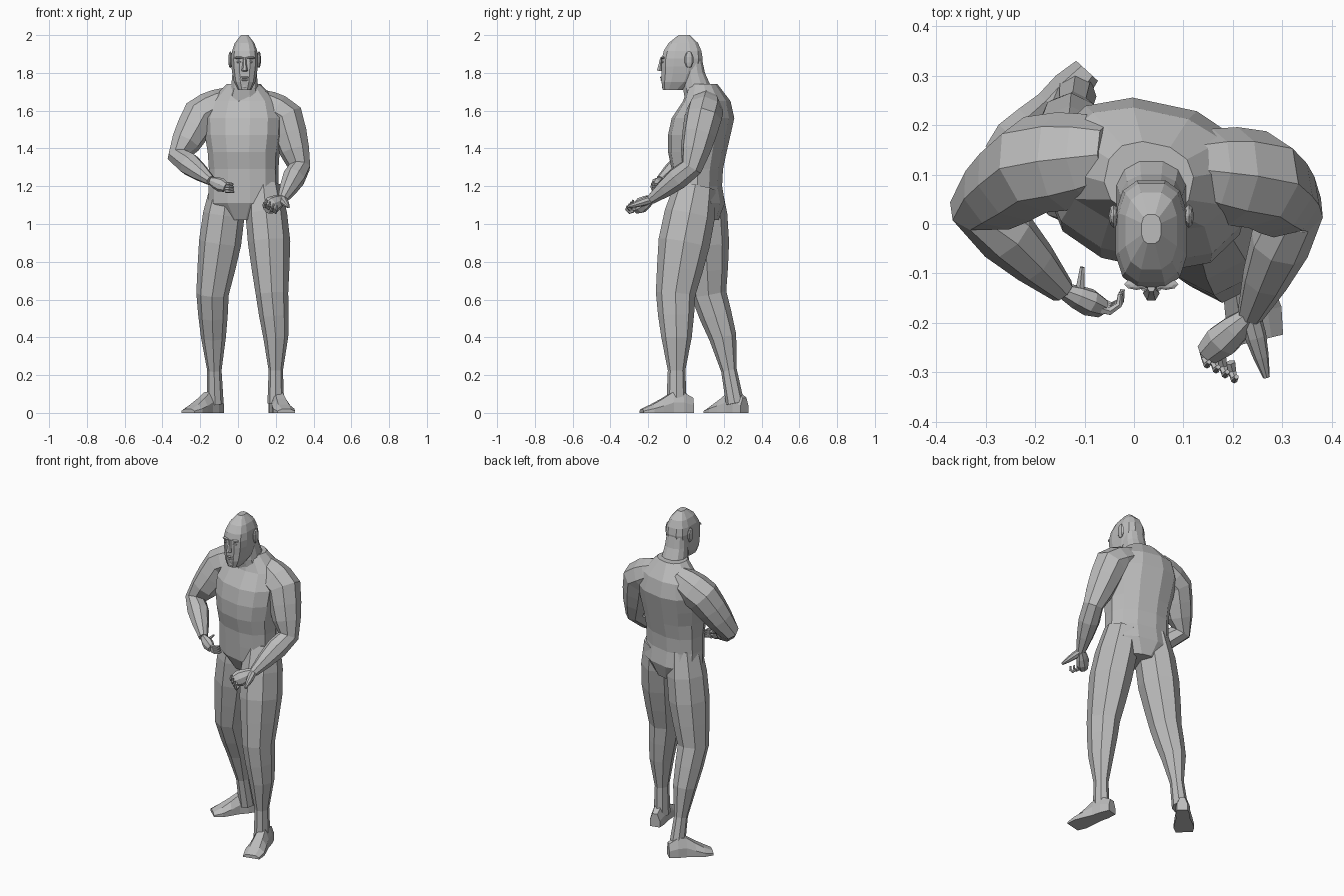
import bpy, bmesh
from math import cos, sin, pi, radians, copysign
from mathutils import Vector, Matrix

cube = bpy.data.objects.get("Cube")
if cube:
    bpy.data.objects.remove(cube, do_unlink=True)

SHADE = 0.5
grey = bpy.data.materials.new("plain_grey")
grey.use_nodes = True
grey.diffuse_color = (SHADE, SHADE, SHADE, 1)
grey.node_tree.nodes["Principled BSDF"].inputs["Base Color"].default_value = grey.diffuse_color


def make_object(name, bm):
    """Turn a bmesh into a flat-shaded grey object."""
    bmesh.ops.recalc_face_normals(bm, faces=bm.faces)
    mesh = bpy.data.meshes.new(name)
    bm.to_mesh(mesh)
    bm.free()
    mesh.materials.append(grey)
    bpy.context.collection.objects.link(bpy.data.objects.new(name, mesh))


def loft(name, rings):
    """Skin a list of equal-sized point rings and cap both ends."""
    bm = bmesh.new()
    rows = [[bm.verts.new(point) for point in ring] for ring in rings]
    for lower, upper in zip(rows, rows[1:]):
        for i in range(len(lower)):
            bm.faces.new((lower[i - 1], lower[i], upper[i], upper[i - 1]))
    bm.faces.new(rows[0])
    bm.faces.new(rows[-1])
    make_object(name, bm)


def stack(name, bottom, top, x, centres, widths, depths, yaw=0, power=0.85):
    """Loft evenly spaced level rings; a lower power gives boxier sections."""
    turn = Matrix.Rotation(radians(yaw), 3, 'Z')
    sides, last = 12, len(widths) - 1
    angles = [2 * pi * (k + 0.5) / sides for k in range(sides)]
    outline = [[copysign(abs(v) ** power, v) for v in (cos(a), sin(a))] for a in angles]
    rings = []
    for i, (y, width, depth) in enumerate(zip(centres, widths, depths)):
        middle = Vector((x, y, bottom + (top - bottom) * i / last))
        rings.append([middle + turn @ Vector((width * c, depth * s, 0)) for c, s in outline])
    loft(name, rings)


def limb(name, joints, girths, depth=1.0, sides=8):
    """Loft along straight bones, spreading the girths evenly over each bone."""
    joints = [Vector(joint) for joint in joints]
    steps = (len(girths) - 1) // (len(joints) - 1)
    points = [joints[0]]
    for start, end in zip(joints, joints[1:]):
        points += [start.lerp(end, (k + 1) / steps) for k in range(steps)]
    across, rings = None, []
    for i, (point, girth) in enumerate(zip(points, girths)):
        before, after = points[max(i - 1, 0)], points[min(i + 1, len(points) - 1)]
        along = (after - before).normalized()
        if across is None:
            across = along.cross(Vector((0, 1, 0)))
        across = (across - along * across.dot(along)).normalized()
        through = along.cross(across) * depth
        angles = [2 * pi * k / sides for k in range(sides)]
        rings.append([point + girth * (across * cos(a) + through * sin(a)) for a in angles])
    loft(name, rings)


def blob(name, place, size):
    """Small faceted lump for the details of the face."""
    bm = bmesh.new()
    shape = Matrix.Translation(place) @ Matrix.Diagonal((*size, 1))
    bmesh.ops.create_uvsphere(bm, u_segments=8, v_segments=5, radius=1, matrix=shape)
    make_object(name, bm)


def foot(name, heel, toe):
    """Flat-soled wedge running from heel to toe."""
    heel, toe = Vector(heel), Vector(toe)
    forward = (toe - heel).normalized()
    sideways = Vector((-forward.y, forward.x, 0))
    upward = Vector((0, 0, 1))
    widths = [.03, .04, .04, .05, .058, .048]
    heights = [.08, .11, .11, .075, .045, .02]
    outline = [(-1, 0), (1, 0), (1, .5), (.5, 1), (-.5, 1), (-1, .5)]
    rings = []
    for i, (width, height) in enumerate(zip(widths, heights)):
        middle = heel.lerp(toe, i / (len(widths) - 1))
        rings.append([middle + sideways * width * a + upward * height * b for a, b in outline])
    loft(name, rings)


def finger(name, start, direction, step, axis='X', curl=0):
    """Thin tapering digit that bends by the same angle at each knuckle."""
    bend = Matrix.Rotation(radians(curl), 3, axis)
    heading = Vector(direction).normalized() * step
    joints = [Vector(start)]
    for _ in range(3):
        joints.append(joints[-1] + heading)
        heading = bend @ heading
    limb(name, joints, [.011, .009, .007, .005], sides=6)


# Torso from crotch to base of neck, turned a little to the right
stack("torso", 1.02, 1.74, .03,
      centres=[.08, .07, .06, .06, .06, .07, .09, .11, .09],
      widths=[.09, .19, .187, .185, .19, .205, .21, .18, .09],
      depths=[.09, .13, .125, .13, .15, .16, .16, .12, .075], yaw=-12)

# Neck, rising forward into the skull
MID = .035
stack("neck", 1.64, 1.88, MID, [.085, .06, .042, .035],
      [.1, .074, .066, .06], [.09, .078, .06, .05])

# Head, half again as deep as it is wide
skull = [.036, .058, .066, .072, .074, .068, .053, .02]
stack("head", 1.71, 2, MID, [-.07, -.045, -.032, -.024, -.02, -.018, -.014, -.01],
      skull, [1.5 * width for width in skull], power=.7)

# Face: nose, lips and chin in the middle, then mirrored brows, eyes and ears
limb("nose", [(MID, -.13, 1.88), (MID, -.14, 1.81)], [.008, .011, .017], sides=6)
blob("upper_lip", (MID, -.127, 1.776), (.027, .011, .006))
blob("lower_lip", (MID, -.126, 1.762), (.022, .01, .006))
blob("chin", (MID, -.113, 1.73), (.028, .016, .018))
for side, sign in (("left", 1), ("right", -1)):
    blob(side + "_brow", (MID + sign * .03, -.122, 1.88), (.026, .012, .007))
    blob(side + "_eye", (MID + sign * .03, -.124, 1.858), (.014, .008, .006))
    blob(side + "_ear", (MID + sign * .076, .016, 1.87), (.011, .025, .045))

# Legs through hip, thigh, knee, calf and ankle: the left steps forward, the right trails
leg_girths = [.09, .11, .112, .1, .086, .078, .066, .038, .044]
limb("left_leg", [(.135, .05, 1.2), (.165, -.01, .9), (.18, -.055, .63), (.2, -.05, .4),
                  (.2, -.05, .05)], leg_girths, depth=1.22)
limb("right_leg", [(-.055, .09, 1.2), (-.095, .105, .9), (-.135, .12, .63), (-.13, .195, .4),
                   (-.12, .26, .05)], leg_girths, depth=1.1)
foot("left_foot", (.19, .035, 0), (.255, -.235, 0))
foot("right_foot", (-.095, .31, 0), (-.265, .125, 0))

# Arms: collar, shoulder, elbow, wrist, with the forearms held in front
arm_girths = [.07, .09, .1, .1, .092, .08, .06, .062, .048, .027]
left_wrist, right_wrist = (.235, -.185, 1.13), (-.145, -.135, 1.23)
limb("left_arm", [(.1, .11, 1.65), (.25, .09, 1.56), (.325, .03, 1.3), left_wrist], arm_girths)
limb("right_arm", [(-.04, .14, 1.66), (-.2, .12, 1.57), (-.315, .035, 1.36), right_wrist],
     arm_girths)

# Hands: palms, rows of curled fingers, and thumbs
palm_girths = [.026, .04, .047, .034]
limb("left_palm", [left_wrist, (.15, -.262, 1.085)], palm_girths, depth=.75)
limb("right_palm", [right_wrist, (-.065, -.17, 1.195)], [.8 * g for g in palm_girths], depth=.75)
left_knuckles = Vector((.14, -.25, 1.1)), Vector((.195, -.28, 1.07))
right_knuckles = Vector((-.07, -.17, 1.215)), Vector((-.065, -.16, 1.175))
for k in range(4):
    finger(f"left_finger_{k + 1}", left_knuckles[0].lerp(left_knuckles[1], k / 3),
           (.2, -1, -.4), .022, 'X', -65)
    finger(f"right_finger_{k + 1}", right_knuckles[0].lerp(right_knuckles[1], k / 3),
           (1, -.3, -.1), .022, 'Z', 50)
limb("left_thumb", [left_wrist, (.268, -.31, 1.09)], [.022, .022, .016, .007])
finger("right_thumb", (-.11, -.14, 1.225), (.1, 1, .2), .018)
